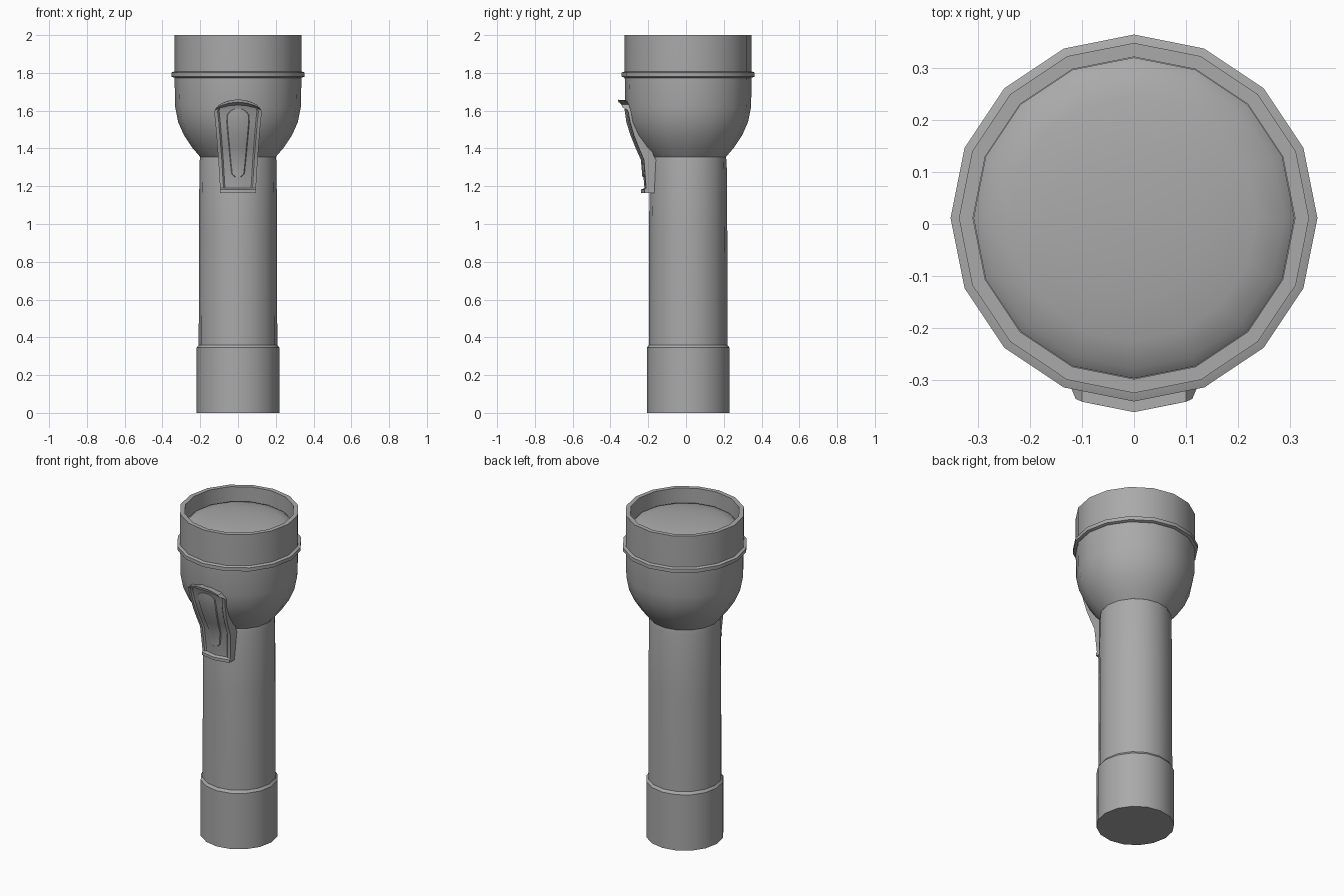
import bpy, bmesh, math

SIDES = 16
AXIS_Y = 0.0115      # the round body sits slightly behind the origin
FACET = 0.2          # slope of the facets next to the front edge

if "Cube" in bpy.data.objects:
    bpy.data.objects.remove(bpy.data.objects["Cube"])

grey = bpy.data.materials.new("plain_grey")
grey.use_nodes = True
colour = (0.4, 0.4, 0.4, 1)
grey.diffuse_color = colour
shader = next(n for n in grey.node_tree.nodes if n.type == 'BSDF_PRINCIPLED')
shader.inputs["Base Color"].default_value = colour


def finish(name, bm):
    """Turn a bmesh into a named, shaded object."""
    bmesh.ops.recalc_face_normals(bm, faces=bm.faces)
    mesh = bpy.data.meshes.new(name)
    bm.to_mesh(mesh)
    bm.free()
    mesh.materials.append(grey)
    obj = bpy.data.objects.new(name, mesh)
    bpy.context.collection.objects.link(obj)
    bpy.ops.object.select_all(action='DESELECT')
    obj.select_set(True)
    bpy.context.view_layer.objects.active = obj
    bpy.ops.object.shade_smooth_by_angle(angle=math.radians(30))
    return obj


def skin(name, rings, caps=True):
    """Bridge closed rings of points, optionally capping both ends."""
    bm = bmesh.new()
    loops = [[bm.verts.new(p) for p in ring] for ring in rings]
    n = len(loops[0])
    for a, b in zip(loops, loops[1:]):
        for i in range(n):
            j = (i + 1) % n
            bm.faces.new((a[i], a[j], b[j], b[i]))
    if caps:
        bm.faces.new(loops[0])
        bm.faces.new(loops[-1])
    return finish(name, bm)


def lathe(name, profile, caps=True):
    """Spin (radius, z) points round the body axis."""
    turns = [2 * math.pi * i / SIDES for i in range(SIDES)]
    rings = [[(r * math.cos(t), AXIS_Y + r * math.sin(t), z) for t in turns]
             for r, z in profile]
    return skin(name, rings, caps)


def mirrored(half):
    """Close a half section, running from front centre to back centre."""
    return half + [(-x, y, z) for x, y, z in reversed(half[1:-1])]


# Round body parts
lathe("tail_cap", [(0.219, 0), (0.219, 0.345), (0.208, 0.36)])
lathe("handle", [(0.208, 0.35), (0.207, 0.95), (0.204, 1.33), (0.199, 1.36)])
lathe("head", [(0.18, 1.353), (0.2, 1.355), (0.243, 1.405), (0.286, 1.47),
               (0.317, 1.54), (0.333, 1.62), (0.336, 1.78), (0.336, 2.0),
               (0.309, 2.0), (0.309, 1.88)], caps=False)
lathe("head_band", [(0.33, 1.772), (0.352, 1.78), (0.352, 1.802), (0.33, 1.81)])

# Domed lens recessed inside the rim
lens = [(0.308 * math.sin(a), 1.90 + 0.05 * math.cos(a))
        for a in (math.radians(d) for d in (90, 70, 50, 30, 15, 1))]
lathe("lens", lens)

# Switch housing: z, half width, front y, back y, recess depth
housing = [
    (1.165, 0.094, -0.238, -0.16, 0),
    (1.183, 0.094, -0.238, -0.16, 0),
    (1.190, 0.095, -0.230, -0.16, 0.01),
    (1.340, 0.104, -0.243, -0.16, 0.01),
    (1.405, 0.109, -0.272, -0.19, 0.01),
    (1.470, 0.114, -0.298, -0.23, 0.01),
    (1.540, 0.120, -0.320, -0.26, 0.01),
    (1.610, 0.126, -0.330, -0.28, 0.009),
    (1.630, 0.122, -0.336, -0.28, 0.006),
    (1.645, 0.112, -0.358, -0.29, 0),
    (1.660, 0.100, -0.361, -0.29, 0),
]
rings = []
for z, w, front, back, depth in housing:
    arch = 0.028 * min(1, max(0, (z - 1.54) / 0.1))
    section = [(0, front + depth), (w * 0.4, front + depth),
               (w - 0.026, front + depth), (w - 0.018, front), (w, front)]
    half = [(x, y + FACET * x, z - arch * (x / w) ** 2) for x, y in section]
    half += [(w, back, z - arch), (0, back, z)]
    rings.append(mirrored(half))
skin("switch_housing", rings)


def housing_front(z):
    for a, b in zip(housing, housing[1:]):
        if a[0] <= z <= b[0]:
            return a[2] + (b[2] - a[2]) * (z - a[0]) / (b[0] - a[0])


# Oval thumb slide lying in the recess: z, half width
slide = [(1.25, 0.02), (1.265, 0.036), (1.34, 0.044), (1.405, 0.050),
         (1.47, 0.056), (1.54, 0.062), (1.58, 0.060), (1.60, 0.042), (1.61, 0.02)]
rings = []
for z, w in slide:
    y = housing_front(z) + 0.004
    rings.append(mirrored([(0, y, z), (w - 0.006, y + FACET * w, z),
                           (w, y + 0.008 + FACET * w, z), (0, y + 0.02, z)]))
skin("switch_slide", rings)
